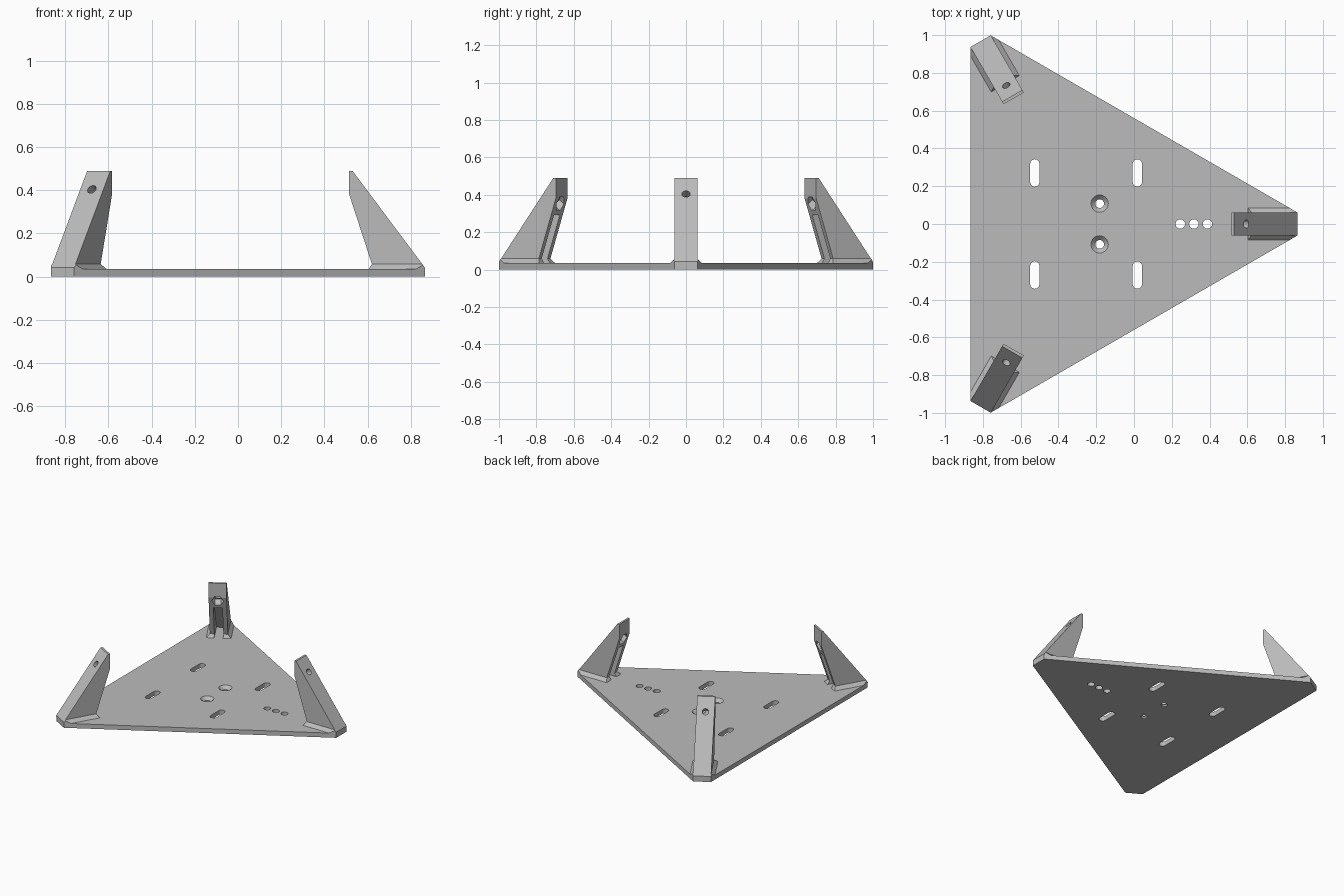
import bpy, bmesh, math
from mathutils import Vector, Matrix

default = bpy.data.objects.get("Cube")
if default:
    bpy.data.objects.remove(default, do_unlink=True)

CENTRE = -0.253            # hub of the threefold symmetry
TIP, INNER = 1.118, 0.612  # distances from hub to cut tips and to long sides
TOP = 0.034                # plate thickness
HALF = 0.062               # half width of a bracket

grey = bpy.data.materials.new("plain grey")
grey.use_nodes = True
grey.diffuse_color = (0.5, 0.5, 0.5, 1)
grey.node_tree.nodes["Principled BSDF"].inputs["Base Color"].default_value = (0.5, 0.5, 0.5, 1)


def loft(name, bottom, top):
    """Solid between two matching outlines of 3D points."""
    bm = bmesh.new()
    a = [bm.verts.new(p) for p in bottom]
    b = [bm.verts.new(p) for p in top]
    bm.faces.new(a)
    bm.faces.new(b)
    for i in range(len(a)):
        j = (i + 1) % len(a)
        bm.faces.new((a[i], a[j], b[j], b[i]))
    bmesh.ops.recalc_face_normals(bm, faces=bm.faces)
    mesh = bpy.data.meshes.new(name)
    bm.to_mesh(mesh)
    bm.free()
    obj = bpy.data.objects.new(name, mesh)
    mesh.materials.append(grey)
    bpy.context.collection.objects.link(obj)
    return obj


def prism(name, outline, low, high):
    return loft(name, [(x, y, low) for x, y in outline], [(x, y, high) for x, y in outline])


def side_prism(name, profile, half):
    return loft(name, [(x, -half, z) for x, z in profile], [(x, half, z) for x, z in profile])


def rod(name, start, end, r1, r2, sides):
    """Straight or tapered rod from start to end."""
    start, end = Vector(start), Vector(end)
    turn = (end - start).to_track_quat('Z', 'Y')
    ring = [Vector((math.cos(t), math.sin(t), 0))
            for t in (2 * math.pi * i / sides for i in range(sides))]
    return loft(name, [start + turn @ (v * r1) for v in ring], [end + turn @ (v * r2) for v in ring])


def combine(obj, other, operation):
    mod = obj.modifiers.new("combine", 'BOOLEAN')
    mod.operation, mod.object, mod.solver = operation, other, 'EXACT'
    graph = bpy.context.evaluated_depsgraph_get()
    mesh = bpy.data.meshes.new_from_object(obj.evaluated_get(graph))
    obj.modifiers.clear()
    obj.data = mesh
    bpy.data.objects.remove(other, do_unlink=True)


def plate_outline():
    """Triangle with its three tips cut off, centred on the hub."""
    half = (INNER - TIP / 2) / math.sin(math.pi / 3)
    return [(Matrix.Rotation(math.radians(a), 2) @ Vector((TIP, y)))
            for a in (0, 120, 240) for y in (-half, half)]


# Base plate with its slots, row of holes and countersunk holes
plate = prism("base_plate", plate_outline(), 0, TOP)
plate.location.x = CENTRE
bpy.context.view_layer.update()
for x in (-0.525, 0.018):
    for y in (-0.27, 0.27):
        arc = [(math.radians(30 * i), 0.048 if i <= 6 else -0.048) for i in range(7)]
        upper = [(x + 0.025 * math.cos(t), y + s + 0.025 * math.sin(t)) for t, s in arc]
        lower = [(2 * x - px, 2 * y - py) for px, py in upper]
        combine(plate, prism("slot", upper + lower, -0.1, 0.1), 'DIFFERENCE')
for x in (0.245, 0.317, 0.389):
    combine(plate, rod("hole", (x, 0, -0.1), (x, 0, 0.1), 0.025, 0.025, 16), 'DIFFERENCE')
for y in (-0.108, 0.108):
    combine(plate, rod("hole", (-0.182, y, -0.1), (-0.182, y, 0.1), 0.023, 0.023, 20), 'DIFFERENCE')
    combine(plate, rod("sink", (-0.182, y, 0.01), (-0.182, y, TOP + 0.001), 0.023, 0.047, 20), 'DIFFERENCE')

# Bracket, pointing along +x: sloped body
tip = TIP + CENTRE
bracket = side_prism("bracket", [(tip, TOP), (tip, 0.042), (0.53, 0.49), (0.515, 0.49),
                                 (0.515, 0.38), (0.62, 0.058), (0.62, TOP)], HALF)
# Chamfered foot, trimmed to the plate edge
wide = HALF + 0.024
foot = loft("foot",
            [(0.604, -wide, TOP), (1, -wide, TOP), (1, wide, TOP), (0.604, wide, TOP)],
            [(0.62, -HALF, 0.058), (1, -HALF, 0.058), (1, HALF, 0.058), (0.62, HALF, 0.058)])
trim = prism("trim", [(x + CENTRE, y) for x, y in plate_outline()], -0.1, 0.6)
combine(foot, trim, 'INTERSECT')
slope_cut = side_prism("slope_cut", [(tip, 0.042), (1.2, 0.042), (1.2, 0.49), (0.53, 0.49)], 0.2)
combine(foot, slope_cut, 'DIFFERENCE')
combine(bracket, foot, 'UNION')
# Open channel behind the sloped face
channel = side_prism("channel", [(0.79, 0.02), (0.581, 0.318), (0.543, 0.29), (0.4, 0.185), (0.4, 0.02)], 0.031)
combine(bracket, channel, 'DIFFERENCE')
# Bolt hole and hexagonal nut pocket, square to the slope
mouth = Vector((0.592, 0, 0.402))
inward = Vector((-0.8, 0, -0.6))
combine(bracket, rod("bolt", mouth - inward * 0.1, mouth + inward * 0.2, 0.022, 0.022, 20), 'DIFFERENCE')
combine(bracket, rod("nut", mouth + inward * 0.05, mouth + inward * 0.2, 0.041, 0.041, 6), 'DIFFERENCE')

# Three copies around the hub
bracket.data.transform(Matrix.Translation((-CENTRE, 0, 0)))
bracket.location.x = CENTRE
bracket.name = "left_bracket"
for name, angle in (("back_right_bracket", 120), ("front_right_bracket", 240)):
    copy = bpy.data.objects.new(name, bracket.data)
    copy.location.x = CENTRE
    copy.rotation_euler.z = math.radians(angle)
    bpy.context.collection.objects.link(copy)
